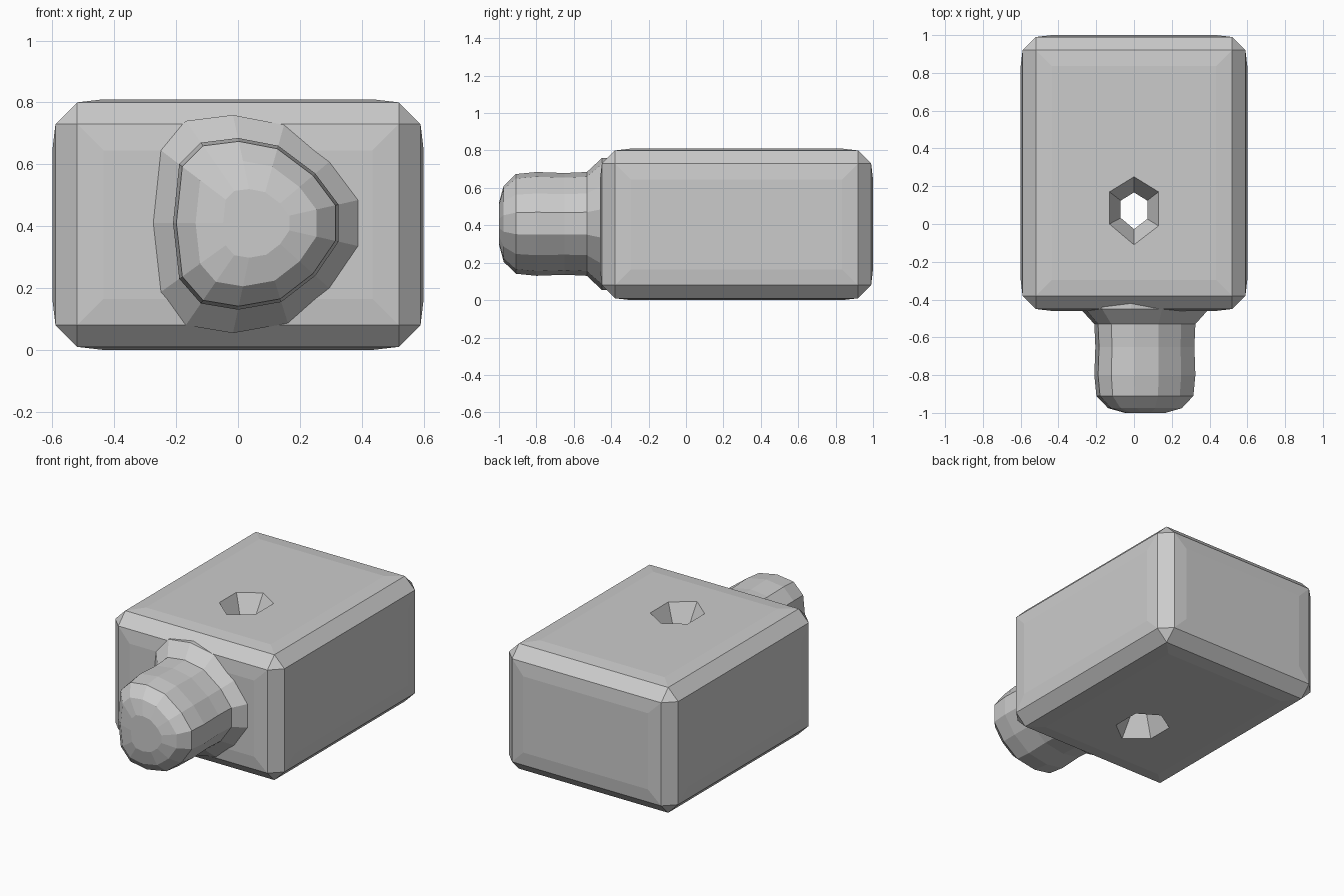
import bpy, bmesh
from mathutils import Vector, Matrix

if "Cube" in bpy.data.objects:
    bpy.data.objects.remove(bpy.data.objects["Cube"])


def make_object(name, bm):
    bmesh.ops.recalc_face_normals(bm, faces=bm.faces)
    mesh = bpy.data.meshes.new(name)
    bm.to_mesh(mesh)
    bm.free()
    obj = bpy.data.objects.new(name, mesh)
    bpy.context.collection.objects.link(obj)
    return obj


def loft(name, rings):
    """Closed skin through rings of equal point count."""
    bm = bmesh.new()
    loops = [[bm.verts.new(p) for p in ring] for ring in rings]
    n = len(loops[0])
    for a, b in zip(loops, loops[1:]):
        for i in range(n):
            j = (i + 1) % n
            bm.faces.new((a[i], a[j], b[j], b[i]))
    bm.faces.new(loops[0])
    bm.faces.new(loops[-1])
    return make_object(name, bm)


def combine(target, tool, operation):
    mod = target.modifiers.new(operation, 'BOOLEAN')
    mod.operation = operation
    mod.solver = 'EXACT'
    mod.object = tool
    bpy.context.view_layer.objects.active = target
    bpy.ops.object.modifier_apply(modifier=mod.name)
    bpy.data.objects.remove(tool, do_unlink=True)


# Body: chamfered block with slightly bulging faces
bulge = 0.01
low, high = Vector((-0.6, -0.46, 0.0)), Vector((0.6, 1.0, 0.81))
size = high - low - Vector((2 * bulge,) * 3)
bm = bmesh.new()
bmesh.ops.create_cube(bm, size=1, matrix=Matrix.Translation((low + high) / 2)
                      @ Matrix.Diagonal((*size, 1)))
bmesh.ops.bevel(bm, geom=bm.edges[:], offset=0.07, segments=1, affect='EDGES')
bm.normal_update()
panels = [f for f in bm.faces if max(abs(c) for c in f.normal) > 0.99]
bmesh.ops.inset_individual(bm, faces=panels, thickness=0.12, depth=bulge)
body = make_object("body", bm)

# Knob: lopsided round plug with a rounded tip and flared root
outline = [(-0.21, 0.41), (-0.19, 0.60), (-0.12, 0.67), (0.0, 0.685),
           (0.13, 0.66), (0.25, 0.57), (0.325, 0.47), (0.325, 0.35),
           (0.25, 0.24), (0.14, 0.155), (0.0, 0.13), (-0.12, 0.15),
           (-0.19, 0.23)]
cx, cz = 0.06, 0.41
stations = [(-1.0, 0.40), (-0.975, 0.73), (-0.91, 0.96), (-0.80, 1.0),
            (-0.65, 0.98), (-0.53, 1.0), (-0.45, 1.27), (-0.38, 1.27)]
knob = loft("knob", [[(cx + (x - cx) * s, y, cz + (z - cz) * s)
                      for x, z in outline] for y, s in stations])
combine(body, knob, 'UNION')

# Hole: six-sided, funnelled at both ends
hexagon = [(0.0, 0.25), (0.13, 0.17), (0.13, -0.01),
           (0.0, -0.11), (-0.13, 0.0), (-0.13, 0.17)]
levels = [(-0.1, 1.3), (0.0, 1.0), (0.13, 0.54), (0.68, 0.54),
          (0.81, 1.0), (0.91, 1.3)]
hole = loft("hole_cutter", [[(x * s, 0.07 + (y - 0.07) * s, z)
                             for x, y in hexagon] for z, s in levels])
hole.hide_render = True
combine(body, hole, 'DIFFERENCE')
body.name = "block_with_knob"
